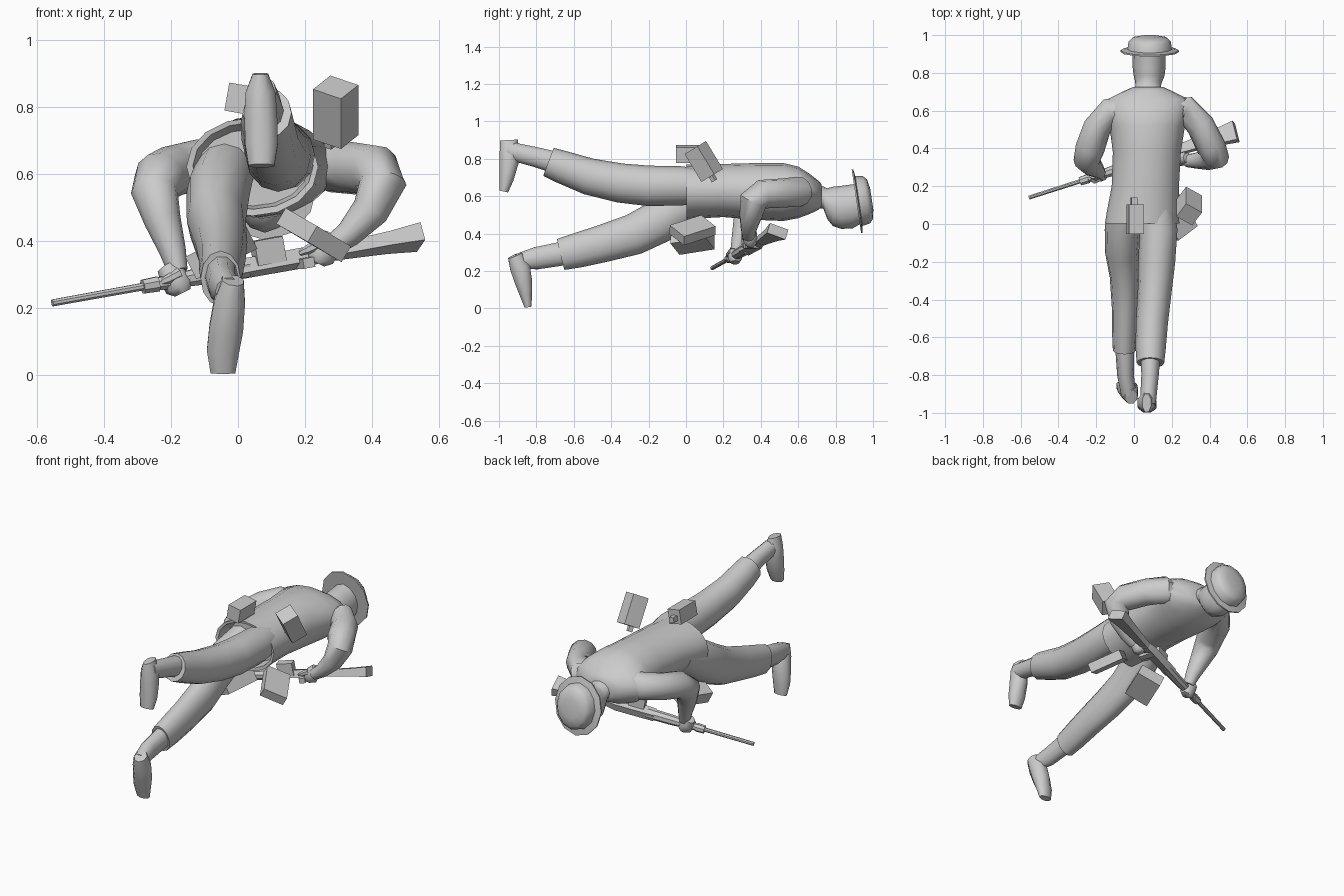
import bpy, bmesh, math
from mathutils import Vector, Matrix, Euler

grey = bpy.data.materials.new("plain grey")
grey.diffuse_color = (0.6, 0.6, 0.6, 1)


def finish(name, bm, angle=40):
    bmesh.ops.recalc_face_normals(bm, faces=bm.faces)
    mesh = bpy.data.meshes.new(name)
    bm.to_mesh(mesh)
    bm.free()
    mesh.materials.append(grey)
    ob = bpy.data.objects.new(name, mesh)
    bpy.context.collection.objects.link(ob)
    bpy.ops.object.select_all(action='DESELECT')
    ob.select_set(True)
    bpy.context.view_layer.objects.active = ob
    bpy.ops.object.shade_smooth_by_angle(angle=math.radians(angle))
    return ob


def loft(name, rings, sides=12, ref=(1, 0, 0), axis=None, turn=0.0, angle=50):
    """Skin elliptical rings (x, y, z, radius along ref, other radius)."""
    bm = bmesh.new()
    pts = [Vector(r[:3]) for r in rings]
    loops = []
    for i, r in enumerate(rings):
        t = Vector(axis) if axis else pts[min(i + 1, len(pts) - 1)] - pts[max(i - 1, 0)]
        t.normalize()
        u = Vector(ref)
        u = (u - u.dot(t) * t).normalized()
        v = t.cross(u)
        ring = []
        for k in range(sides):
            a = math.tau * k / sides + turn
            ring.append(bm.verts.new(pts[i] + u * r[3] * math.cos(a) + v * r[4] * math.sin(a)))
        loops.append(ring)
    for a, b in zip(loops, loops[1:]):
        for k in range(sides):
            n = (k + 1) % sides
            bm.faces.new((a[k], a[n], b[n], b[k]))
    bm.faces.new(loops[0])
    bm.faces.new(loops[-1])
    return finish(name, bm, angle)


def box(name, centre, size, rot):
    bm = bmesh.new()
    bmesh.ops.create_cube(bm, size=1)
    bm.transform(Matrix.Translation(centre) @ rot.to_4x4() @ Matrix.Diagonal((*size, 1)))
    return finish(name, bm, 30)


def euler(x, y, z):
    return Euler([math.radians(d) for d in (x, y, z)]).to_matrix()


def frame(a, b):
    """Rotation whose x axis follows a and whose y axis leans towards b."""
    a = Vector(a).normalized()
    c = a.cross(Vector(b)).normalized()
    return Matrix((a, c.cross(a), c)).transposed()


# jacket with a hollow hem
loft("jacket", [
    (.045, .08, .62, .165, .115), (.045, .005, .625, .18, .13),
    (.043, .003, .622, .197, .147), (.047, .07, .625, .19, .144),
    (.06, .2, .63, .178, .142), (.068, .38, .625, .18, .152),
    (.07, .52, .622, .2, .155), (.07, .6, .62, .225, .138),
    (.073, .66, .612, .215, .108), (.075, .705, .605, .125, .08), (.075, .725, .602, .08, .062)],
    sides=16, axis=(0, 1, 0))

# neck and head
loft("head", [
    (.075, .66, .605, .075, .06), (.075, .735, .592, .068, .06),
    (.078, .755, .56, .072, .082), (.08, .785, .545, .082, .105), (.08, .83, .54, .087, .115),
    (.08, .89, .545, .088, .118), (.08, .93, .56, .085, .11)], axis=(0, 1, 0), angle=60)

# brimmed hat on a tilted axis
tilt = Vector((0, .989, .147))
hat_rings = []
for s, rx, rz in [(-.004, .09, .1), (-.004, .155, .172), (.004, .155, .172), (.01, .118, .135),
                  (.05, .112, .128), (.069, .095, .108), (.079, .05, .058)]:
    hat_rings.append((*(Vector((.083, .915, .573)) + tilt * s), rx, rz))
loft("hat", hat_rings, axis=tilt)

# trouser legs
loft("raised_leg", [
    (.12, .12, .65, .09, .09), (.13, -.03, .655, .1, .105), (.12, -.2, .655, .098, .108),
    (.11, -.35, .67, .09, .105), (.095, -.52, .705, .085, .098), (.088, -.66, .755, .08, .088),
    (.087, -.735, .783, .073, .08)])
loft("lowered_leg", [
    (-.04, .12, .61, .09, .09), (-.06, -.02, .54, .095, .115), (-.065, -.15, .46, .088, .115),
    (-.05, -.28, .395, .078, .11), (-.047, -.45, .345, .07, .1), (-.05, -.58, .31, .066, .093),
    (-.052, -.67, .288, .06, .085)])

# ankles and feet
loft("raised_ankle", [(.087, -.68, .775, .054, .062), (.085, -.8, .808, .046, .056),
                      (.073, -.955, .845, .042, .05)], sides=10, angle=70)
loft("raised_foot", [
    (.067, -.947, .9, .025, .052), (.067, -.944, .845, .048, .056), (.068, -.946, .78, .053, .055),
    (.07, -.96, .69, .053, .041), (.07, -.975, .625, .042, .026)],
    sides=8, turn=math.pi / 8, angle=65)
loft("lowered_ankle", [(-.05, -.62, .3, .052, .068), (-.045, -.8, .268, .044, .063),
                       (-.028, -.905, .25, .04, .042)], sides=10, angle=70)
loft("lowered_foot", [
    (-.015, -.915, .283, .035, .042), (-.025, -.888, .22, .05, .058), (-.035, -.868, .14, .055, .05),
    (-.045, -.855, .07, .052, .035), (-.045, -.845, .006, .04, .02)],
    sides=8, turn=math.pi / 8, angle=65)

# sleeves bent at the elbow, running down to the wrists
loft("left_arm", [
    (-.01, .605, .63, .07, .08), (-.125, .595, .625, .075, .08), (-.195, .51, .61, .075, .078),
    (-.233, .4, .59, .078, .078), (-.25, .34, .545, .07, .075), (-.225, .31, .46, .055, .058),
    (-.195, .285, .37, .04, .042), (-.18, .27, .31, .03, .032)])
loft("right_arm", [
    (.16, .605, .63, .07, .08), (.275, .605, .625, .075, .08), (.35, .525, .617, .075, .078),
    (.41, .405, .61, .078, .078), (.434, .36, .575, .07, .075), (.395, .345, .49, .056, .06),
    (.33, .335, .42, .04, .042), (.28, .335, .385, .032, .034)])

# gripping hands with a thumb
for side, (x, y, z), lean in (("left", (-.175, .262, .285), -1), ("right", (.245, .345, .375), 1)):
    loft(side + "_hand", [
        (x + .04 * lean, y + .005, z + .04, .03, .028), (x + .02 * lean, y, z + .01, .042, .036),
        (x, y, z - .02, .045, .038), (x - .01 * lean, y, z - .04, .025, .025)], sides=8)
    loft(side + "_thumb", [
        (x, y - .02, z + .02, .016, .016), (x - .035, y - .035, z, .014, .014),
        (x - .06, y - .025, z - .012, .008, .008)], sides=6, ref=(0, 0, 1))


# rifle lying across the body, all parts strung on one line and rolled on its side
def on_rifle(x, wide, deep):
    return (x, .14 + (x + .555) * .32, .215 + (x + .555) * .18, wide, deep)


def rifle_part(name, spec, sides, turn=0.0):
    loft(name, [on_rifle(*s) for s in spec], sides, ref=(0, 1, -.3), turn=turn, angle=30)


rifle_part("barrel", [(-.555, .011, .011), (-.25, .012, .012)], 8)
rifle_part("barrel_band", [(-.285, .024, .022), (-.24, .026, .024)], 8)
rifle_part("handguard", [(-.245, .02, .02), (-.1, .03, .028), (.03, .032, .03)], 8)
rifle_part("receiver", [(-.01, .04, .032), (.2, .045, .032), (.25, .032, .026)], 4, math.pi / 4)
rifle_part("stock", [(.23, .033, .024), (.32, .042, .026), (.45, .06, .031), (.54, .076, .04)],
           4, math.pi / 4)
along = euler(0, -10, 18)
box("magazine", (.09, .335, .37), (.09, .05, .075), along)
box("front_sight", (-.265, .235, .275), (.02, .012, .02), along)
box("pistol_grip", (.2, .35, .335), (.035, .08, .03), along)

# pouches and packs around the waist, with closure knobs
box("back_pouch", (.006, .025, .825), (.08, .155, .085), euler(0, 10, 0))
box("back_pouch_knob", (.0, .12, .82), (.03, .04, .03), euler(0, 10, 0))
side_rot = euler(31, 0, 0) @ euler(0, 0, 57)
box("side_pouch", (.292, .095, .785), (.095, .1, .175), side_rot)
box("side_pouch_knob", (.275, .145, .695), (.025, .025, .03), side_rot)
box("right_hip_pack", (.226, .035, .418), (.2, .14, .055),
    frame((.095, -.17, -.055), (.1, .095, -.06)))
box("left_hip_pack", (-.05, .035, .365), (.2, .145, .075),
    frame((-.06, -.19, -.03), (-.12, .055, -.06)))
